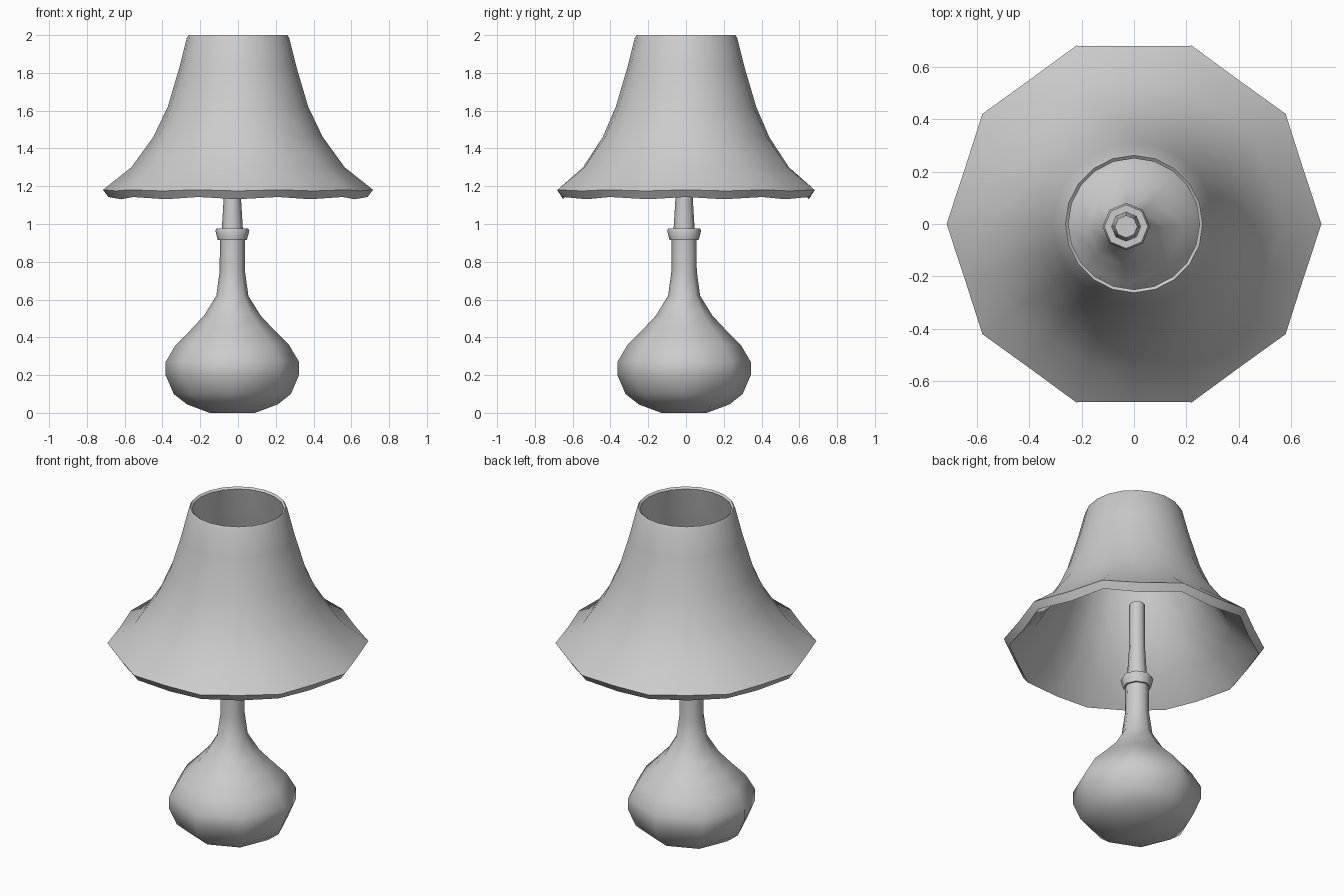
import bpy
import bmesh
import math

cube = bpy.data.objects.get("Cube")
if cube:
    bpy.data.objects.remove(cube, do_unlink=True)

grey = bpy.data.materials.new("plain grey")
grey.use_nodes = True
GREY = (0.6, 0.6, 0.6, 1)
grey.diffuse_color = GREY
grey.node_tree.nodes["Principled BSDF"].inputs["Base Color"].default_value = GREY


def lathe(name, profile, sides, centre=(0, 0), closed=False, smooth=50):
    """Turn rows of (radius, height, scallop depth, scallop lift) about z."""
    bm = bmesh.new()
    rings = []
    for r, z, *wave in profile:
        depth, lift = wave or (0, 0)
        ring = []
        for i in range(sides):
            a = math.tau * i / sides
            s = 1 if i % 2 == 0 else -1
            rad = r + depth * s
            ring.append(bm.verts.new((centre[0] + rad * math.cos(a),
                                      centre[1] + rad * math.sin(a), z + lift * s)))
        rings.append(ring)
    pairs = list(zip(rings, rings[1:]))
    if closed:
        pairs.append((rings[-1], rings[0]))
    else:
        bm.faces.new(rings[0])
        bm.faces.new(rings[-1])
    for low, high in pairs:
        for i in range(sides):
            j = (i + 1) % sides
            bm.faces.new((low[i], low[j], high[j], high[i]))
    bmesh.ops.recalc_face_normals(bm, faces=bm.faces)
    mesh = bpy.data.meshes.new(name)
    bm.to_mesh(mesh)
    bm.free()
    mesh.materials.append(grey)
    obj = bpy.data.objects.new(name, mesh)
    bpy.context.collection.objects.link(obj)
    bpy.ops.object.select_all(action='DESELECT')
    obj.select_set(True)
    bpy.context.view_layer.objects.active = obj
    bpy.ops.object.shade_smooth_by_angle(angle=math.radians(smooth))
    return obj


AXIS = (-0.03, -0.01)

# Bulbous base with its neck, collar and stem
lathe("lamp_base", [
    (0.12, 0), (0.24, 0.045), (0.31, 0.1), (0.353, 0.2), (0.353, 0.27),
    (0.3, 0.36), (0.22, 0.44), (0.15, 0.515), (0.085, 0.62), (0.067, 0.75),
    (0.066, 0.93)], 8, AXIS)
lathe("collar", [(0.06, 0.915), (0.077, 0.915), (0.09, 0.965), (0.083, 0.977),
                 (0.05, 0.977)], 8, AXIS)
lathe("stem", [(0.056, 0.97), (0.045, 1.15), (0.043, 1.44)], 8, AXIS)

# Flared shade with a scalloped rim: outside from the top down, then inside back up
lathe("lamp_shade", [
    (0.262, 2), (0.271, 1.985), (0.31, 1.83), (0.372, 1.62),
    (0.445, 1.46, 0.004, 0), (0.555, 1.3, 0.01, 0), (0.697, 1.178, 0.018, 0.003),
    (0.668, 1.137, 0.018, 0.006),
    (0.53, 1.27, 0.01, 0), (0.42, 1.44, 0.004, 0), (0.35, 1.61),
    (0.29, 1.83), (0.25, 1.99)], 20, closed=True)
